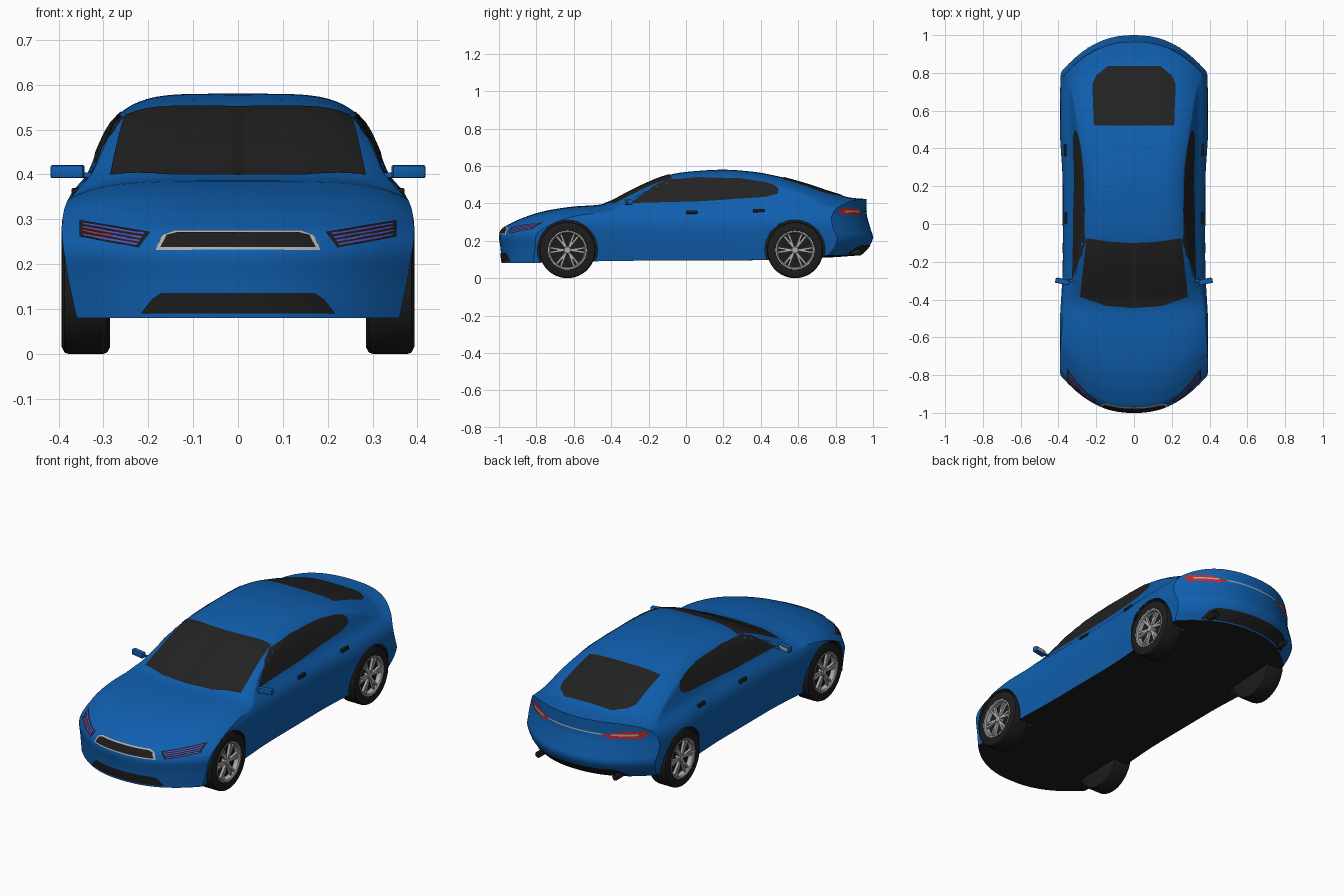
import bpy, bmesh, math
from mathutils import Vector, Matrix
from mathutils.bvhtree import BVHTree

if "Cube" in bpy.data.objects:
    bpy.data.objects.remove(bpy.data.objects["Cube"])

def material(name, r, g, b):
    m = bpy.data.materials.new(name)
    m.diffuse_color = (r, g, b, 1)
    m.use_nodes = True
    m.node_tree.nodes["Principled BSDF"].inputs["Base Color"].default_value = m.diffuse_color
    return m

BLUE = material("blue paint", .005, .115, .43)
BLACK = material("black trim", .012, .012, .012)
GLASS = material("dark glass", .016, .016, .016)
SILVER = material("silver", .42, .42, .42)
RED = material("red lamp", .55, .02, .02)
VIOLET = material("violet lamp", .08, .08, .45)

def finish(name, bm, *mats, angle=35):
    me = bpy.data.meshes.new(name)
    bm.to_mesh(me)
    bm.free()
    ob = bpy.data.objects.new(name, me)
    bpy.context.collection.objects.link(ob)
    for m in mats:
        me.materials.append(m)
    bpy.ops.object.select_all(action='DESELECT')
    ob.select_set(True)
    bpy.context.view_layer.objects.active = ob
    bpy.ops.object.shade_smooth_by_angle(angle=math.radians(angle))
    return ob

def curve(*p):
    """Smooth monotone curve through (t, value) points."""
    n = len(p)
    d = [(p[i+1][1]-p[i][1])/(p[i+1][0]-p[i][0]) for i in range(n-1)]
    m = [d[0]] + [0 if d[i-1]*d[i] <= 0 else 2*d[i-1]*d[i]/(d[i-1]+d[i]) for i in range(1, n-1)] + [d[-1]]
    def f(t):
        t = min(max(t, p[0][0]), p[-1][0])
        i = 0
        while i < n-2 and t > p[i+1][0]:
            i += 1
        h = p[i+1][0]-p[i][0]
        u = (t-p[i][0])/h
        return ((2*u**3-3*u*u+1)*p[i][1] + (u**3-2*u*u+u)*h*m[i]
                + (3*u*u-2*u**3)*p[i+1][1] + (u**3-u*u)*h*m[i+1])
    return f

# Body: a box whose surface is mapped onto the car shape by profile curves
top = curve((-1, .26), (-.985, .277), (-.95, .295), (-.89, .32), (-.73, .364), (-.6, .383), (-.46, .393),
            (-.3, .465), (-.2, .513), (-.1, .55), (0, .568), (.2, .58), (.35, .57), (.5, .543),
            (.65, .502), (.8, .453), (.9, .43), (1, .423))
floor = curve((-1, .08), (-.8, .085), (-.3, .093), (.4, .096), (.75, .11), (1, .122))
drop = curve((-1, .015), (-.85, .035), (-.6, .04), (.6, .04), (1, .05))
width = curve((.08, .36), (.2, .384), (.28, .393), (.32, .388), (.36, .37), (.40, .337),
              (.46, .312), (.54, .27), (.57, .23))
plan = curve((-1, 1), (-.65, 1), (-.2, .96), (.2, .96), (.6, 1), (1, .99))
nose = curve((.08, .015), (.16, .008), (.22, 0), (.27, .02), (.3, .025))
tail = curve((.12, .07), (.17, .02), (.22, 0), (.26, .012), (.36, .035), (.42, .035))

def shape(a, h, s):
    z0, zt, dr = floor(s), top(s), drop(s)
    x = a*width(z0+h*(zt-dr-z0))*plan(s)
    z = z0+h*(zt-dr*abs(a)**5-z0)
    end = (nose if s < 0 else tail)(z)*max(0, abs(s)-.8)/.2
    y = s-math.copysign(.2*abs(s)**1.8*(abs(x)/.39)**2.3+end, s)
    return (x, y, z)

bm = bmesh.new()
def spread(n):
    return [math.sin(math.pi*(i/n-.5)) for i in range(n+1)]
def patch(us, vs, f):
    g = [[bm.verts.new(shape(*f(u, v))) for v in vs] for u in us]
    for i in range(len(us)-1):
        for j in range(len(vs)-1):
            bm.faces.new((g[i][j], g[i+1][j], g[i+1][j+1], g[i][j+1]))
A, S, H = spread(28), spread(90), [i/24 for i in range(25)]
for e in (-1, 1):
    patch(H, S, lambda u, v: (e, u, v))
    patch(A, S, lambda u, v: (u, (e+1)/2, v))
    patch(A, H, lambda u, v: (u, v, e))
bmesh.ops.remove_doubles(bm, verts=bm.verts, dist=1e-5)
bmesh.ops.recalc_face_normals(bm, faces=bm.faces)
skin = BVHTree.FromBMesh(bm)
body = finish("body", bm, BLUE, BLACK)

# Wheel arches cut out of the body
WHEELS = (-.634, .583)
bm = bmesh.new()
for y in WHEELS:
    for sx in (-1, 1):
        bmesh.ops.create_cone(bm, cap_ends=True, segments=56, radius1=.16, radius2=.16, depth=.24,
                              matrix=Matrix.Translation((sx*.395, y, .15)) @ Matrix.Rotation(math.pi/2, 4, 'Y'))
cutter = finish("arch_cutter", bm, BLUE)
cutter.hide_render = True
mod = body.modifiers.new("arches", 'BOOLEAN')
mod.operation, mod.solver, mod.object = 'DIFFERENCE', 'EXACT', cutter
bpy.context.view_layer.objects.active = body
bpy.ops.object.modifier_apply(modifier="arches")
bpy.data.objects.remove(cutter)
for f in body.data.polygons:          # underside and arch linings are black
    c = f.center
    well = abs(c.x) > .27 and any(math.hypot(c.y-y, c.z-.15) < .1605 for y in WHEELS)
    f.material_index = 1 if well or (f.normal.z < -.8 and c.z < .2) else 0

# Thin plates draped over the body from one viewing direction
VIEWS = {'front': (lambda p: (p[0], -3, p[1]), (0, 1, 0)), 'back': (lambda p: (p[0], 3, p[1]), (0, -1, 0)),
         'right': (lambda p: (3, p[0], p[1]), (-1, 0, 0)), 'left': (lambda p: (-3, p[0], p[1]), (1, 0, 0)),
         'top': (lambda p: (p[0], p[1], 3), (0, 0, -1))}
def plate(name, outline, view, mat, off=.003, step=.02):
    start, d = VIEWS[view]
    b = bmesh.new()
    b.faces.new([b.verts.new((p[0], p[1], 0)) for p in outline])
    bmesh.ops.triangulate(b, faces=b.faces[:])
    for k in (0, 1):
        lo, hi = min(p[k] for p in outline), max(p[k] for p in outline)
        n = max(1, round((hi-lo)/step))
        for i in range(1, n):
            co, no = [0, 0, 0], [0, 0, 0]
            co[k], no[k] = lo+(hi-lo)*i/n, 1
            bmesh.ops.bisect_plane(b, geom=b.verts[:]+b.edges[:]+b.faces[:], plane_co=co, plane_no=no)
    for v in b.verts:
        o = Vector(start(v.co))
        hit = skin.ray_cast(o, Vector(d))
        if hit[0] is None:
            hit = skin.find_nearest(o+Vector(d)*2.65)
        v.co = hit[0]+hit[1]*off
    b.normal_update()
    bmesh.ops.reverse_faces(b, faces=[f for f in b.faces if f.normal.dot(Vector(d)) > 0])
    return finish(name, b, mat)

def flip(pts):
    return [(-x, y) for x, y in pts]
def both(half):
    return half+flip(half)[::-1]

# Glass
plate("windshield", [(0, -.445)]+[(.15, -.432), (.285, -.385), (.25, -.075), (.12, -.094), (0, -.1)]
      + [(-.12, -.094), (-.25, -.075), (-.285, -.385), (-.15, -.432)], 'top', GLASS)
plate("rear_window", both([(.14, .835), (.2, .785), (.22, .74), (.212, .52)]), 'top', GLASS)
side = [(-.3, .40), (-.165, .495), (-.096, .525), (.075, .538), (.29, .533), (.42, .515), (.475, .497),
        (.495, .475), (.49, .45), (.42, .433), (.075, .41)]
for v in ('right', 'left'):
    plate(v+"_side_window", side, v, GLASS)

# Grille and lower intake
plate("grille_frame", both([(.183, .231), (.168, .264), (.14, .274)]), 'front', SILVER)
plate("grille", both([(.172, .236), (.158, .262), (.135, .268)]), 'front', BLACK, .005)
plate("lower_intake", both([(.215, .09), (.19, .123), (.17, .136)]), 'front', BLACK)

# Headlights with slanted lamp strips
T0, T1, B0, B1 = (Vector(p) for p in ((.195, .27), (.352, .296), (.22, .236), (.352, .26)))
def lamp(u, v):
    return tuple(T0.lerp(T1, u).lerp(B0.lerp(B1, u), v))
for sx, n in ((1, "right"), (-1, "left")):
    m = (lambda p: p) if sx > 0 else flip
    plate(n+"_headlight", m([lamp(0, 0), lamp(1, 0), lamp(1, 1), lamp(0, 1)]), 'front', BLACK)
    for i, v in enumerate((.18, .4, .62, .84)):
        cuts = [(.05, .95, VIOLET)] if sx > 0 or i != 2 else [(.05, .5, VIOLET), (.5, .95, RED)]
        for a, b, c in cuts:
            plate(n+"_lamp_strip", m([lamp(a, v-.06), lamp(b, v-.06), lamp(b, v+.06), lamp(a, v+.06)]),
                  'front', c, .005)
    # Tail lights
    plate(n+"_tail_light", m([(.15, .353), (.2, .337), (.32, .337), (.345, .352), (.335, .374), (.25, .377)]),
          'back', RED)
    plate(n+"_tail_strip", m([(.2, .352), (.31, .352), (.31, .361), (.2, .361)]), 'back', SILVER, .005)
plate("tail_chrome_strip", both([(.16, .353), (.16, .36)]), 'back', SILVER)
plate("rear_diffuser", both([(.27, .128), (.25, .165), (.22, .178)]), 'back', BLACK)

def box(name, center, size, mat, rot=0, bevel=.004):
    b = bmesh.new()
    bmesh.ops.create_cube(b, size=1, matrix=Matrix.Translation(center) @ Matrix.Rotation(rot, 4, 'Z')
                          @ Matrix.Diagonal((*size, 1)))
    bmesh.ops.bevel(b, geom=b.edges[:], offset=bevel, segments=2, affect='EDGES', profile=.5)
    return finish(name, b, mat)

def lathe(name, profile, center, mat, sx, seg=48):
    """Spin a closed (x, radius) profile round the wheel axle."""
    b = bmesh.new()
    rings = [[b.verts.new((center[0]+sx*x, center[1]+r*math.cos(t), center[2]+r*math.sin(t)))
              for x, r in profile] for t in (2*math.pi*i/seg for i in range(seg))]
    n = len(profile)
    for i in range(seg):
        p, q = rings[i], rings[(i+1) % seg]
        for j in range(n):
            b.faces.new((p[j], q[j], q[(j+1) % n], p[(j+1) % n]))
    bmesh.ops.recalc_face_normals(b, faces=b.faces)
    return finish(name, b, mat)

for sx, n in ((1, "right"), (-1, "left")):
    # Mirrors, handles, exhausts
    box(n+"_mirror", (sx*.38, -.305, .406), (.074, .026, .029), BLUE, sx*.2)
    box(n+"_mirror_arm", (sx*.335, -.3, .398), (.05, .016, .012), BLUE)
    box(n+"_mirror_glass", (sx*.378, -.2905, .406), (.062, .003, .021), SILVER, sx*.2, .001)
    for y, z in ((.03, .353), (.39, .361)):
        hit = skin.ray_cast(Vector((sx*3, y, z)), Vector((-sx, 0, 0)))[0]
        box(n+"_door_handle", hit, (.016, .062, .018), BLACK)
    b = bmesh.new()
    bmesh.ops.create_cone(b, cap_ends=True, segments=20, radius1=.016, radius2=.016, depth=.06,
                          matrix=Matrix.Translation((sx*.23, .905, .138)) @ Matrix.Rotation(math.pi/2, 4, 'X'))
    finish(n+"_exhaust", b, BLACK)
    # Wheels: tyre, rim ring, dark backing, hub and paired spokes
    for y in WHEELS:
        c = (0, y, .15)
        lathe(n+"_tyre", [(.285, .02), (.285, .135), (.292, .147), (.3, .15), (.378, .15), (.387, .147),
                          (.393, .135), (.391, .105), (.36, .1), (.36, .02)], c, BLACK, sx)
        lathe(n+"_rim", [(.362, .09), (.386, .092), (.391, .097), (.391, .104), (.362, .104)], c, SILVER, sx)
        lathe(n+"_hub", [(.3, .001), (.3, .022), (.378, .022), (.384, .016), (.384, .001)], c, SILVER, sx, 24)
        b = bmesh.new()
        for k in range(6):
            for tilt in (-.16, .16):
                bmesh.ops.create_cube(b, size=1, matrix=Matrix.Translation((sx*.375, y, .15))
                    @ Matrix.Rotation(k*math.pi/3+math.pi/6, 4, 'X') @ Matrix.Translation((0, 0, .015))
                    @ Matrix.Rotation(tilt, 4, 'X') @ Matrix.Translation((0, 0, .04))
                    @ Matrix.Diagonal((.014, .011, .082, 1)))
        finish(n+"_spokes", b, SILVER)
